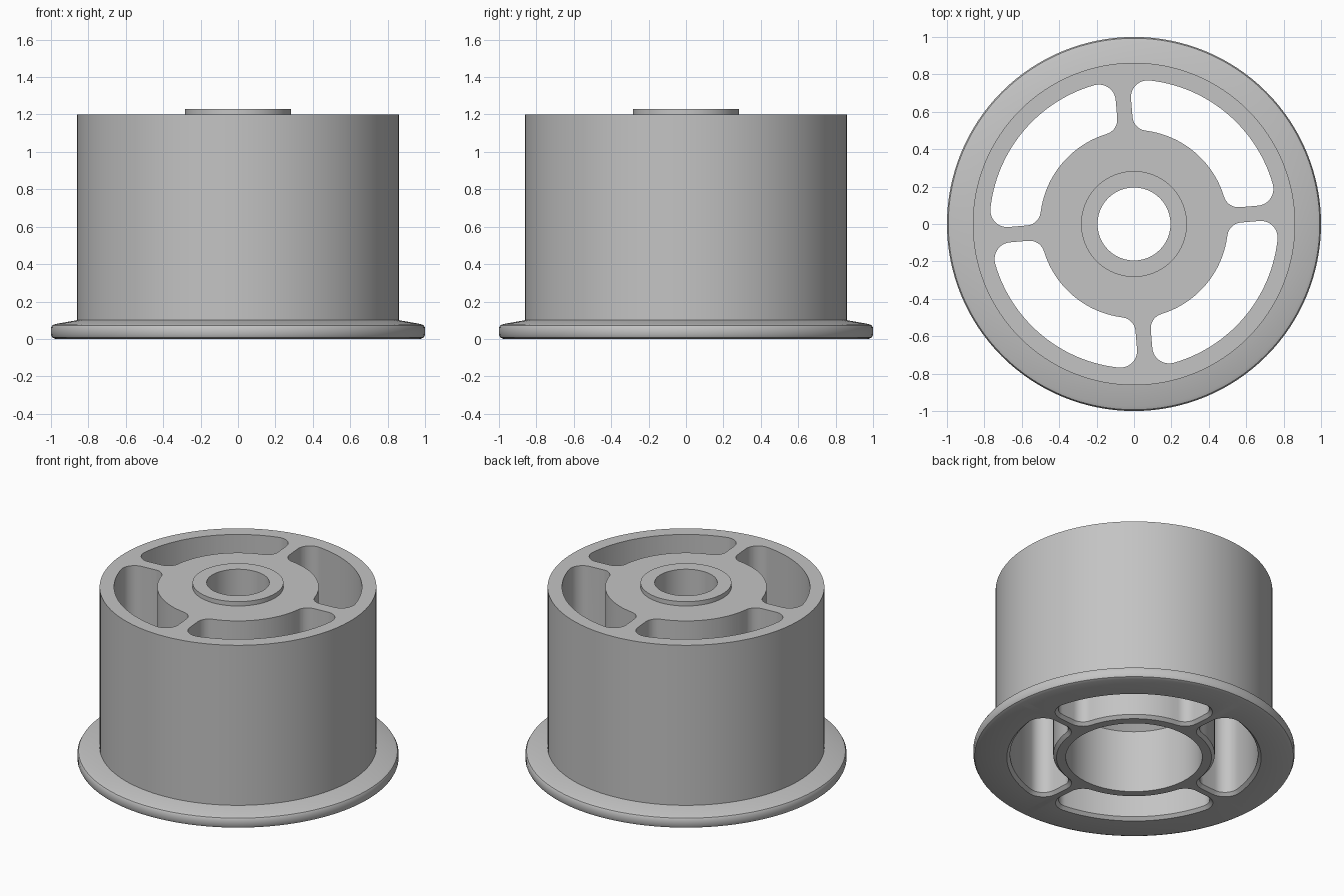
import bpy, bmesh
from math import sin, cos, pi, sqrt, atan2, radians
from mathutils import Matrix

if "Cube" in bpy.data.objects:
    bpy.data.objects.remove(bpy.data.objects["Cube"], do_unlink=True)

grey = bpy.data.materials.new("plain grey")
grey.use_nodes = True
colour = (0.55, 0.55, 0.55, 1)
grey.diffuse_color = colour
grey.node_tree.nodes["Principled BSDF"].inputs["Base Color"].default_value = colour


def make_object(name, bm):
    bmesh.ops.recalc_face_normals(bm, faces=bm.faces)
    mesh = bpy.data.meshes.new(name)
    bm.to_mesh(mesh)
    bm.free()
    mesh.materials.append(grey)
    obj = bpy.data.objects.new(name, mesh)
    bpy.context.collection.objects.link(obj)
    return obj


# Roller body: flange, drum, raised collar and stepped bore in one profile
profile = [(0.425, 0), (0.975, 0), (0.993, 0.008), (1, 0.022), (1, 0.06),
           (0.993, 0.073), (0.975, 0.08), (0.862, 0.1), (0.862, 1.2),
           (0.283, 1.2), (0.283, 1.23), (0.195, 1.23), (0.195, 0.66),
           (0.425, 0.43)]
bm = bmesh.new()
verts = [bm.verts.new((r, 0, z)) for r, z in profile]
edges = [bm.edges.new((a, b)) for a, b in zip(verts, verts[1:] + verts[:1])]
bmesh.ops.spin(bm, geom=verts + edges, cent=(0, 0, 0), axis=(0, 0, 1),
               angle=2 * pi, steps=128, use_merge=False)
bmesh.ops.remove_doubles(bm, verts=bm.verts, dist=0.0001)
body = make_object("roller_body", bm)


def arc(cx, cy, r, start, end, steps):
    return [(cx + r * cos(start + (end - start) * i / steps),
             cy + r * sin(start + (end - start) * i / steps))
            for i in range(steps + 1)]


def slot_outline(grow):
    """Rounded quarter-ring slot between two spokes, enlarged by grow."""
    inner, outer = 0.503 - grow, 0.772 + grow
    f_in, f_out = 0.08 + grow, 0.09 + grow
    half_spoke = 0.041 - grow
    yi, yo = half_spoke + f_in, half_spoke + f_out
    xi = sqrt((inner + f_in) ** 2 - yi ** 2)
    xo = sqrt((outer - f_out) ** 2 - yo ** 2)
    ai, ao = atan2(yi, xi), atan2(yo, xo)
    half = arc(0, 0, inner, pi / 4, ai, 10)[:-1]
    half += arc(xi, yi, f_in, ai + pi, 1.5 * pi, 8)
    half += arc(xo, yo, f_out, -pi / 2, ao, 10)
    half += arc(0, 0, outer, ao, pi / 4, 14)[1:]
    return half + [(y, x) for x, y in half[-2:0:-1]]


# Four slot cutters, flared at the bottom for a chamfer
bm = bmesh.new()
chamfer = 0.02
for k in range(4):
    turn = Matrix.Rotation(radians(4.9 + 90 * k), 3, 'Z')
    rings = []
    for grow, z in ((chamfer, -0.1), (chamfer, 0), (0, chamfer), (0, 1.4)):
        ring = [bm.verts.new((x, y, z)) for x, y in slot_outline(grow)]
        for v in ring:
            v.co = turn @ v.co
        rings.append(ring)
    for low, high in zip(rings, rings[1:]):
        for i in range(len(low)):
            bm.faces.new((low[i - 1], low[i], high[i], high[i - 1]))
    bm.faces.new(rings[0])
    bm.faces.new(rings[-1])
cutter = make_object("slot_cutter", bm)
cutter.hide_render = True

cut = body.modifiers.new("slots", 'BOOLEAN')
cut.operation = 'DIFFERENCE'
cut.solver = 'EXACT'
cut.object = cutter

# Apply the cut, then smooth the rounded walls
bpy.ops.object.select_all(action='DESELECT')
body.select_set(True)
bpy.context.view_layer.objects.active = body
bpy.ops.object.modifier_apply(modifier=cut.name)
bpy.data.objects.remove(cutter, do_unlink=True)
bpy.ops.object.shade_smooth_by_angle(angle=radians(30))
